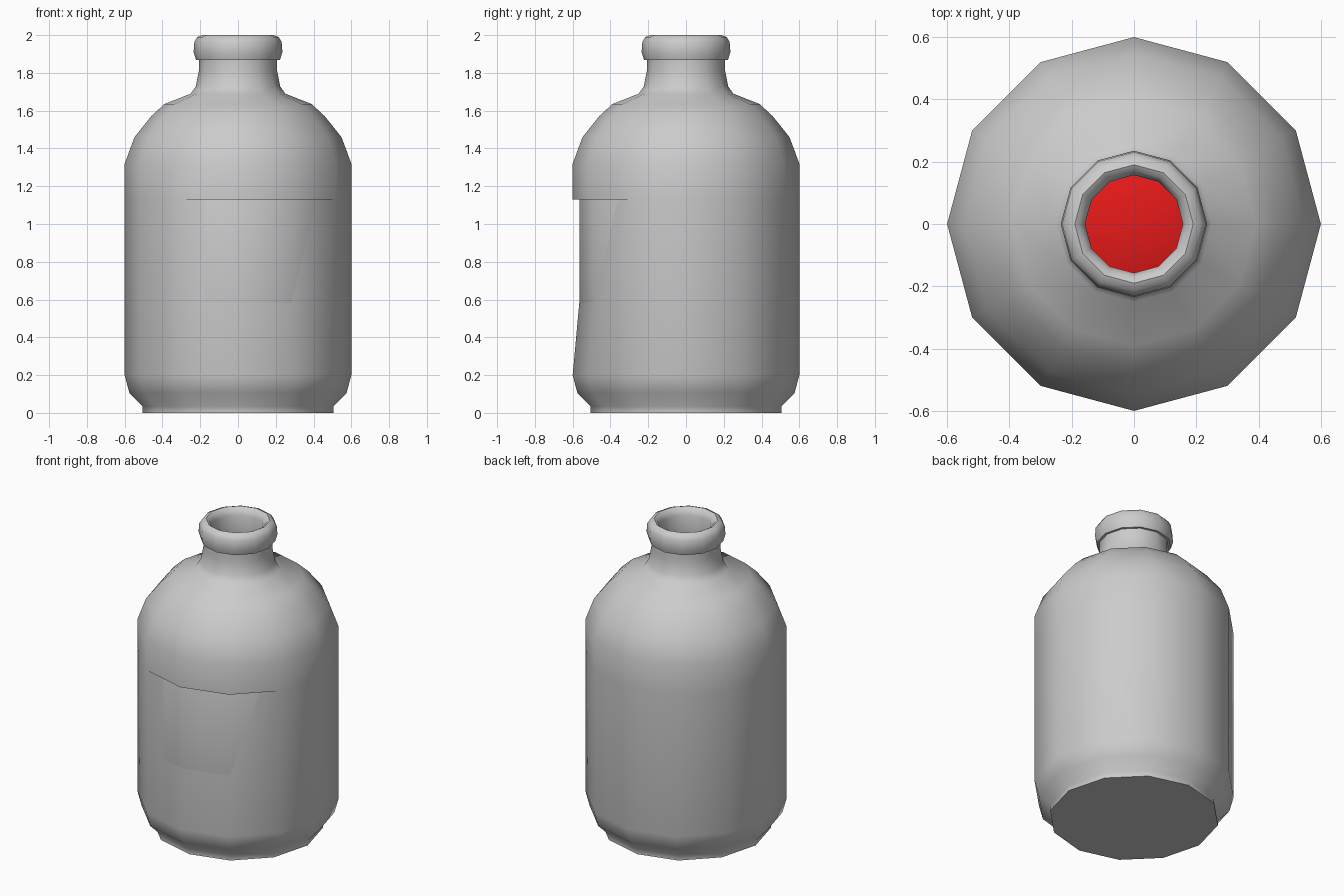
import bpy, bmesh, math

if "Cube" in bpy.data.objects:
    bpy.data.objects.remove(bpy.data.objects["Cube"])

SIDES = 12


def lathe(name, profile, angle, edit=None):
    """Spin a (radius, height) profile around z into a closed 12-sided object."""
    bm = bmesh.new()
    rings = []
    for r, z in profile:
        ring = []
        for i in range(SIDES):
            a = 2 * math.pi * i / SIDES
            ring.append(bm.verts.new((r * math.cos(a), r * math.sin(a), z)))
        rings.append(ring)
    for low, high in zip(rings, rings[1:]):
        for i in range(SIDES):
            j = (i + 1) % SIDES
            bm.faces.new((low[i], low[j], high[j], high[i]))
    if edit:
        edit(rings)
    bmesh.ops.remove_doubles(bm, verts=bm.verts[:], dist=0.0005)
    bmesh.ops.recalc_face_normals(bm, faces=bm.faces[:])
    mesh = bpy.data.meshes.new(name)
    bm.to_mesh(mesh)
    bm.free()
    obj = bpy.data.objects.new(name, mesh)
    bpy.context.collection.objects.link(obj)
    bpy.ops.object.select_all(action='DESELECT')
    obj.select_set(True)
    bpy.context.view_layer.objects.active = obj
    bpy.ops.object.shade_smooth_by_angle(angle=math.radians(angle))
    return obj


# Bottle: foot, body, shoulder, neck and lip, then the inner wall back down
STEP_RING = 5
outer = [
    (0, 0), (0.505, 0), (0.505, 0.035), (0.575, 0.105), (0.6, 0.2),
    (0.6, 1.13), (0.6, 1.13), (0.6, 1.32), (0.548, 1.46), (0.46, 1.57),
    (0.39, 1.635), (0.25, 1.69), (0.223, 1.73), (0.207, 1.81), (0.207, 1.868),
]
lip = [
    (0.222, 1.868), (0.235, 1.91), (0.231, 1.965), (0.215, 1.99), (0.19, 2.0),
    (0.172, 1.99), (0.157, 1.955),
]
inner = [
    (0.157, 1.75), (0.2, 1.67), (0.36, 1.6), (0.43, 1.54), (0.515, 1.44),
    (0.565, 1.31), (0.565, 0.21), (0.5, 0.07), (0, 0.07),
]


def front_step(rings):
    # Push two front corners inwards below the ledge
    for i in (9, 10):
        v = rings[STEP_RING][i]
        v.co.x *= 0.515 / 0.6
        v.co.y *= 0.515 / 0.6


lathe("bottle", outer + lip + inner, 50, front_step)

# Red liquid seen through the opening
liquid = lathe("liquid", [(0, 0.08), (0.45, 0.08), (0.5, 0.21),
                          (0.5, 1.2), (0, 1.2)], 180)
red = bpy.data.materials.new("red_liquid")
red.diffuse_color = (0.8, 0.01, 0.01, 1)
red.use_nodes = True
red.node_tree.nodes["Principled BSDF"].inputs["Base Color"].default_value = red.diffuse_color
liquid.data.materials.append(red)
